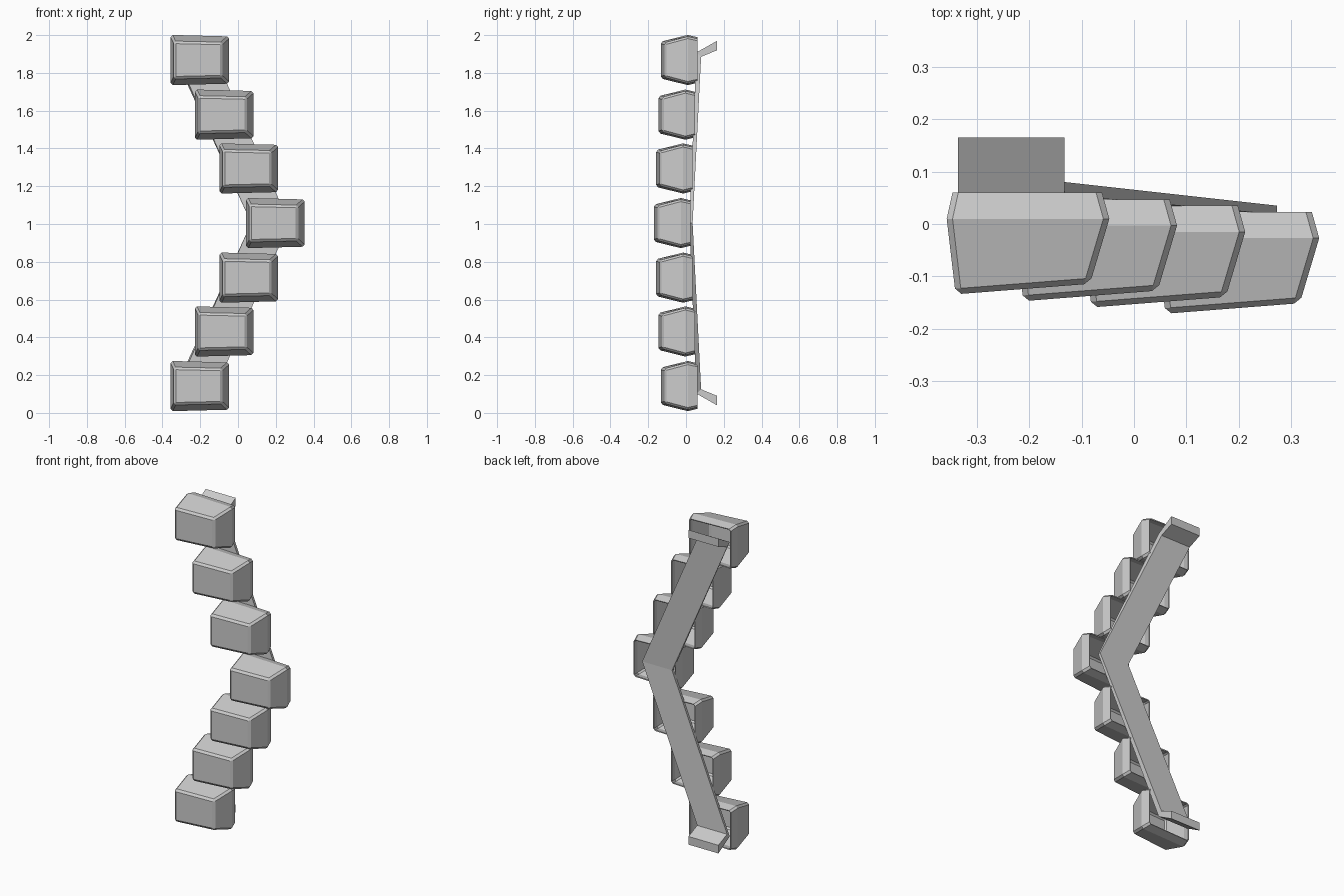
import bpy

if "Cube" in bpy.data.objects:
    bpy.data.objects.remove(bpy.data.objects["Cube"])

def make_object(name, verts, faces):
    mesh = bpy.data.meshes.new(name)
    mesh.from_pydata(verts, [], faces)
    mesh.update()
    ob = bpy.data.objects.new(name, mesh)
    bpy.context.collection.objects.link(ob)
    return ob

def ring(start, n=4):
    return [(start + i, start + (i + 1) % n, start + n + (i + 1) % n, start + n + i) for i in range(n)]

# Block shell: rings from front to back as (x, y, half height) for left and right edge
RINGS = [((-0.137, -0.134, 0.098), (0.119, -0.114, 0.092)),
         ((-0.154, 0.010, 0.133), (0.156, 0.010, 0.125)),
         ((-0.143, 0.060, 0.121), (0.142, 0.060, 0.113))]

def block(name, cx, cy, cz):
    verts = []
    for (xl, yl, hl), (xr, yr, hr) in RINGS:
        verts += [(cx + xl, cy + yl, cz - hl), (cx + xr, cy + yr, cz - hr),
                  (cx + xr, cy + yr, cz + hr), (cx + xl, cy + yl, cz + hl)]
    faces = [(0, 1, 2, 3)] + [f[::-1] for f in ring(0) + ring(4)]
    ob = make_object(name, verts, faces)
    # Small chamfer on the front rim and corners, open hollow back
    bevel = ob.modifiers.new("chamfer", 'BEVEL')
    bevel.width = 0.011
    bevel.segments = 1
    bevel.limit_method = 'ANGLE'
    bevel.angle_limit = 0.75
    shell = ob.modifiers.new("shell", 'SOLIDIFY')
    shell.thickness = 0.006
    shell.offset = -1

# Seven blocks along the chevron, mirrored about the middle one
STEPS = [(0.197, -0.037, 0.0), (0.056, -0.025, 0.289), (-0.074, -0.013, 0.574), (-0.203, 0.0, 0.863)]
for i, (cx, cy, dz) in enumerate(STEPS):
    for side in ((1, -1) if dz else (1,)):
        block(f"block_{i}_{'upper' if side > 0 else 'lower'}", cx, cy, 1.005 + side * dz)

# Bent backing strip with mounting tabs: (left x, front y, front z, back y, back z)
half = [(-0.335, 0.165, 1.970, 0.165, 1.920),
        (-0.335, 0.055, 1.908, 0.080, 1.885)]
path = half + [(0.07, 0.018, 1.005, 0.035, 1.005)]
path += [(x, fy, 2.01 - fz, by, 2.01 - bz) for x, fy, fz, by, bz in reversed(half)]
verts = []
for x, fy, fz, by, bz in path:
    verts += [(x, fy, fz), (x + 0.203, fy, fz), (x + 0.203, by, bz), (x, by, bz)]
faces = [f for k in range(len(path) - 1) for f in ring(4 * k)]
last = 4 * (len(path) - 1)
faces += [(3, 2, 1, 0), (last, last + 1, last + 2, last + 3)]
strip = make_object("backing_strip", verts, faces)
